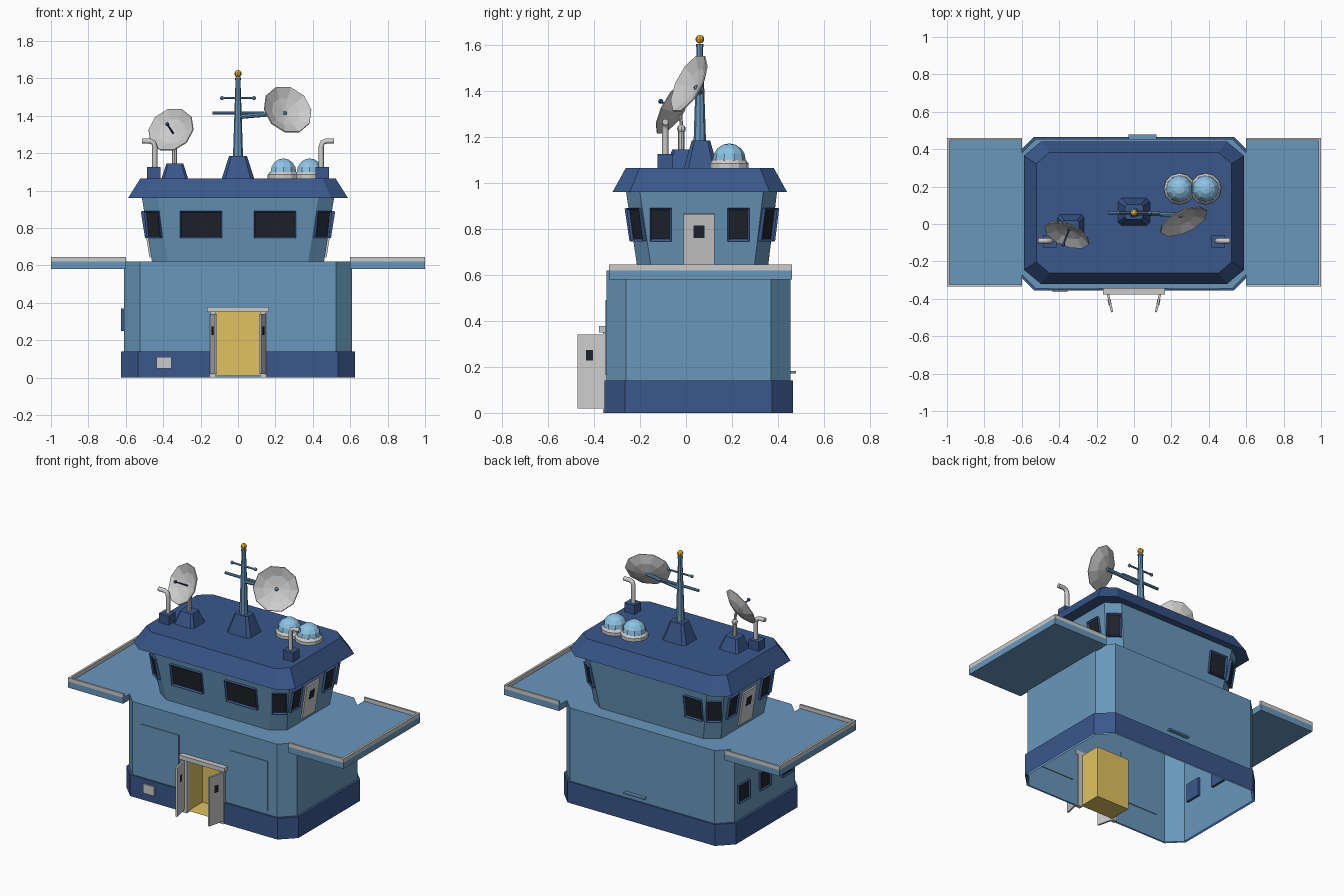
import bpy, bmesh, math
from mathutils import Vector, Matrix

if "Cube" in bpy.data.objects:
    bpy.data.objects.remove(bpy.data.objects["Cube"])


def mat(name, r, g, b):
    m = bpy.data.materials.new(name)
    m.diffuse_color = (r, g, b, 1)
    m.use_nodes = True
    m.node_tree.nodes["Principled BSDF"].inputs["Base Color"].default_value = m.diffuse_color
    return m


BLUE = mat("hull_blue", .14, .31, .50)
NAVY = mat("navy", .042, .095, .26)
GLASS = mat("glass", .015, .017, .025)
YELLOW = mat("warm_interior", .75, .54, .12)
ORANGE = mat("beacon_orange", .80, .40, .02)
SKY = mat("dome_blue", .27, .55, .78)


def finish(bm, name, *mats):
    me = bpy.data.meshes.new(name)
    bm.to_mesh(me)
    bm.free()
    for m in mats:
        if m:
            me.materials.append(m)
    ob = bpy.data.objects.new(name, me)
    bpy.context.collection.objects.link(ob)
    return ob


def octagon(x, y0, y1, cx, cy, z):
    """Rectangle with cut corners; first edge is the front."""
    pts = [(-x + cx, y0), (x - cx, y0), (x, y0 + cy), (x, y1 - cy),
           (x - cx, y1), (-x + cx, y1), (-x, y1 - cy), (-x, y0 + cy)]
    return [Vector((px, py, z)) for px, py in pts]


def loft(name, rings, m, bottom=True, top=True, gap=0, gap_segs=0, at=(0, 0, 0)):
    """Skin rings; the front face of the first gap_segs bands is split by a doorway."""
    bm = bmesh.new()
    at = Vector(at)
    vs = [[bm.verts.new(p + at) for p in r] for r in rings]
    n = len(rings[0])
    for k in range(len(vs) - 1):
        a, b = vs[k], vs[k + 1]
        for i in range(n):
            j = (i + 1) % n
            if i == 0 and k < gap_segs:
                for s, e in ((-1, 0), (1, 1)):
                    p, q = [bm.verts.new((s * gap, r[e].co.y, r[e].co.z)) for r in (a, b)]
                    f = [a[e], p, q, b[e]]
                    bm.faces.new(f if s < 0 else f[::-1])
            else:
                bm.faces.new((a[i], a[j], b[j], b[i]))
    if bottom:
        bm.faces.new(vs[0][::-1])
    if top:
        bm.faces.new(vs[-1])
    return finish(bm, name, m)


def box(name, x0, x1, y0, y1, z0, z1, m=None, open_front=False):
    bm = bmesh.new()
    bmesh.ops.create_cube(bm, size=1, matrix=Matrix.Translation(
        ((x0 + x1) / 2, (y0 + y1) / 2, (z0 + z1) / 2)) @ Matrix.Diagonal((x1 - x0, y1 - y0, z1 - z0, 1)))
    if open_front:
        bmesh.ops.delete(bm, geom=[f for f in bm.faces if f.normal.y < -.9], context='FACES')
    return finish(bm, name, m)


def panel(name, p, yaw, tilt, w, h, d, m=None, window=False):
    """Plate on a wall, facing yaw and leaning by tilt; a window gets a sunk pane."""
    bm = bmesh.new()
    bmesh.ops.create_cube(bm, size=1, matrix=Matrix.Diagonal((w, d, h, 1)))
    if window:
        bm.normal_update()
        f = next(f for f in bm.faces if f.normal.y < -.9)
        bmesh.ops.inset_region(bm, faces=[f], thickness=.012)
        for v in f.verts:
            v.co.y += d * .25
        f.material_index = 1
    bm.transform(Matrix.Translation(p) @ Matrix.Rotation(math.radians(yaw), 4, 'Z')
                 @ Matrix.Rotation(math.radians(tilt), 4, 'X'))
    return finish(bm, name, m, GLASS if window else None)


def rod(name, a, b, r1, r2=None, m=None, sides=8):
    a, b = Vector(a), Vector(b)
    bm = bmesh.new()
    bmesh.ops.create_cone(bm, cap_ends=True, segments=sides, radius1=r1,
                          radius2=r1 if r2 is None else r2, depth=(b - a).length,
                          matrix=Matrix.Translation((a + b) / 2)
                          @ (b - a).to_track_quat('Z', 'Y').to_matrix().to_4x4())
    return finish(bm, name, m)


def ball(name, p, r, m=None, u=8, v=6):
    bm = bmesh.new()
    bmesh.ops.create_uvsphere(bm, u_segments=u, v_segments=v, radius=r, matrix=Matrix.Translation(p))
    return finish(bm, name, m)


def dish(name, c, n, r):
    """Faceted bowl, rim centre c, opening towards n."""
    M = Matrix.Translation(c) @ Vector(n).to_track_quat('Z', 'Y').to_matrix().to_4x4()
    rings = [[M @ Vector((rr * math.cos(i * math.tau / 10), rr * math.sin(i * math.tau / 10), z))
              for i in range(10)] for rr, z in ((.02, -.042), (r * .6, -.028), (r, 0))]
    ob = loft(name, rings, None, top=False)
    s = ob.modifiers.new("thickness", 'SOLIDIFY')
    s.thickness = .006


# Hull: open-bottomed shell, base band, doorway
H = (.61, -.345, .455, .085, .085)
B = (.625, -.355, .465, .09, .09)
loft("hull", [octagon(*H, z) for z in (0, .35, .62)], BLUE, bottom=False, gap=.12, gap_segs=1)
loft("base_band", [octagon(*B, 0), octagon(*B, .14), octagon(*H, .14)], NAVY,
     bottom=False, top=False, gap=.12, gap_segs=2)
box("entry_room", -.12, .12, -.345, -.195, .01, .35, YELLOW, open_front=True)
box("door_header", -.165, .165, -.378, -.34, .35, .378)
box("front_vent", -.435, -.355, -.364, -.35, .05, .11)
box("rear_strip", -.03, .12, .45, .478, .172, .182, BLUE)
for y in (-.17, .06, .28):
    panel("hull_window", (-.61, y, .31), -90, 0, .11, .12, .03, NAVY, True)

for s, side in ((-1, "left"), (1, "right")):
    X = lambda a, b: sorted((s * a, s * b))
    # Doorway posts and open leaves
    box(side + "_door_post", *X(.118, .15), -.362, -.335, 0, .35)
    panel(side + "_door_leaf", (s * .13, -.415, .18), s * 77 + 180, 0, .115, .32, .012)
    panel(side + "_leaf_window", (s * .13, -.418, .25), s * 77 + 180, 0, .03, .045, .016, GLASS)
    # Flat front panels
    box(side + "_wall_panel", *X(.185, .46), -.351, -.34, .165, .49, BLUE)
    # Side platforms with a low rim
    box(side + "_wing", *X(.6, 1), -.335, .46, .58, .62, BLUE)
    box(side + "_rim_outer", *X(.986, 1), -.335, .46, .62, .645)
    box(side + "_rim_front", *X(.6, .986), -.335, -.323, .62, .645)
    box(side + "_rim_back", *X(.6, .986), .448, .46, .62, .645)

# Bridge house and roof
loft("bridge", [octagon(.46, -.21, .355, .085, .06, .62),
                octagon(.515, -.262, .397, .085, .06, .97)], BLUE, bottom=False, top=False)
loft("roof", [octagon(.588, -.32, .44, .09, .075, .96),
              octagon(.522, -.262, .382, .07, .06, 1.065)], NAVY)

# Bridge windows and side doors
for s in (-1, 1):
    panel("front_window", (s * .198, -.239, .82), 0, 8.5, .225, .145, .035, NAVY, True)
    panel("front_corner_window", (s * .449, -.209, .82), s * 35, 9, .09, .145, .035, NAVY, True)
    panel("back_corner_window", (s * .449, .349, .82), s * 145, 9, .09, .145, .035, NAVY, True)
    for y in (-.11, .228):
        panel("side_window", (s * .491, y, .82), s * 90, 9, .095, .145, .035, NAVY, True)
    panel("bridge_door", (s * .481, .057, .755), s * 90, 9, .135, .225, .02)
    panel("bridge_door_window", (s * .487, .057, .79), s * 90, 9, .048, .055, .024, GLASS)
panel("back_window", (-.325, .379, .82), 180, 7, .125, .145, .035, NAVY, True)

# Mast with crossbars and beacon
loft("mast_base", [octagon(.088, -.075, .075, .02, .02, 1.06),
                   octagon(.048, -.04, .04, .012, .012, 1.185)], NAVY, at=(0, .065, 0))
rod("mast", (0, .06, 1.18), (0, .06, 1.6), .027, .013, BLUE)
rod("mast_collar", (0, .06, 1.592), (0, .06, 1.605), .017, None, BLUE)
ball("beacon", (0, .06, 1.625), .019, ORANGE)
rod("upper_crossbar", (-.08, .06, 1.495), (.08, .06, 1.495), .006, None, BLUE)
for s in (-1, 1):
    ball("crossbar_tip", (s * .085, .06, 1.495), .011, BLUE)
rod("lower_crossbar", (-.135, .06, 1.415), (.14, .06, 1.415), .009, None, BLUE)
rod("dish_arm", (0, .06, 1.395), (.25, .048, 1.415), .013, .011, BLUE)

# Large dish on the mast, small dish on a pedestal
dish("mast_dish", (.265, .015, 1.432), (.38, -.82, .42), .14)
ball("mast_dish_hub", (.249, .045, 1.415), .012, BLUE)
loft("dish_base", [octagon(.073, -.073, .073, .015, .015, 1.06),
                   octagon(.045, -.04, .04, .01, .01, 1.145)], NAVY, at=(-.338, -.02, 0))
rod("dish_post", (-.34, -.02, 1.14), (-.34, -.02, 1.235), .014)
ball("dish_pivot", (-.34, -.02, 1.235), .019)
rod("dish_neck", (-.34, -.02, 1.235), (-.346, -.023, 1.295), .008)
dish("roof_dish", (-.358, -.058, 1.325), (-.33, -.83, .45), .13)
rod("feed_rod", (-.346, -.025, 1.305), (-.378, -.11, 1.355), .005, None, NAVY)
ball("feed_tip", (-.378, -.11, 1.355), .011, NAVY)

# Twin domes on ring bases
for x in (.243, .383):
    rod("dome_ring", (x, .188, 1.062), (x, .188, 1.085), .084, None, None, 12)
    rod("dome_ring_top", (x, .188, 1.085), (x, .188, 1.1), .084, .072, None, 12)
    ball("dome", (x, .188, 1.1), .072, SKY, 10, 8)

# Bent vent pipes on boxes
for s in (-1, 1):
    x0, x1 = sorted((s * .415, s * .487))
    box("vent_base", x0, x1, -.125, -.058, 1.06, 1.125, NAVY)
    cu = bpy.data.curves.new("vent_pipe", 'CURVE')
    cu.dimensions = '3D'
    cu.bevel_depth, cu.bevel_resolution, cu.use_fill_caps = .014, 2, True
    path = [(.445, 1.12), (.445, 1.235), (.452, 1.257), (.472, 1.265), (.512, 1.265)]
    sp = cu.splines.new('POLY')
    sp.points.add(len(path) - 1)
    for p, (x, z) in zip(sp.points, path):
        p.co = (s * x, -.09, z, 1)
    bpy.context.collection.objects.link(bpy.data.objects.new("vent_pipe", cu))
